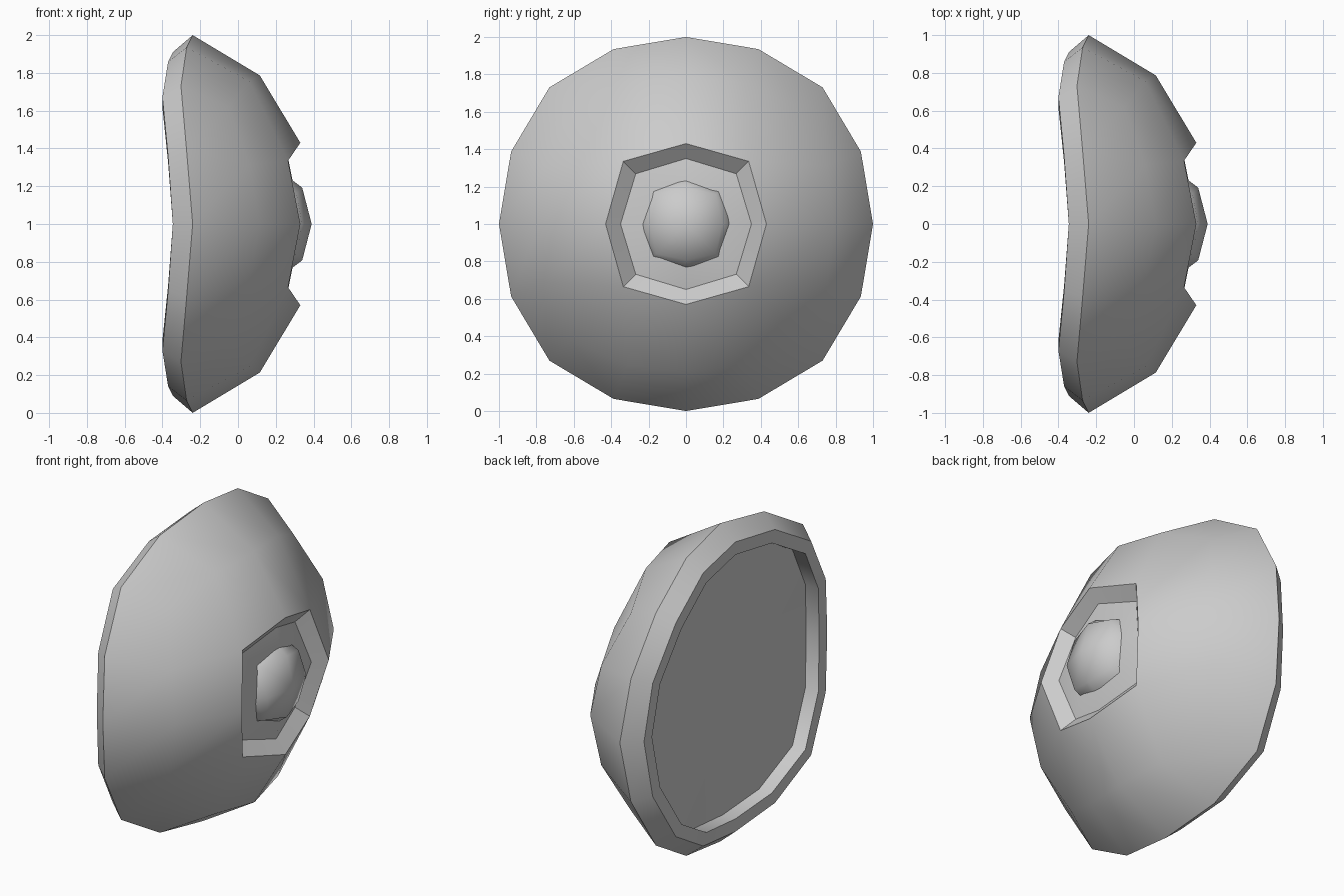
import bpy, bmesh, math

if "Cube" in bpy.data.objects:
    bpy.data.objects.remove(bpy.data.objects["Cube"])


def ring(bm, count, pts):
    """Closed ring around the x axis. pts = (x, radius) for 0, 22.5, 45 degrees (or 0, 45)."""
    step = 2 * math.pi / count
    per = count // 4                       # points per quarter turn
    out = []
    for i in range(count):
        k = i % per
        x, r = pts[min(k, per - k)]
        out.append(bm.verts.new((x, r * math.cos(i * step), 1 + r * math.sin(i * step))))
    return out


def bridge(bm, a, b):
    n = len(a)
    for i in range(n):
        j = (i + 1) % n
        bm.faces.new((a[i], b[i], b[j], a[j]))


def cap(bm, loop, x):
    """Close a ring with quads meeting at a centre point."""
    c = bm.verts.new((x, 0, 1))
    n = len(loop)
    for i in range(0, n, 2):
        bm.faces.new((c, loop[i - 1], loop[i], loop[(i + 1) % n]))


def finish(bm, name, angle):
    bmesh.ops.recalc_face_normals(bm, faces=bm.faces)
    me = bpy.data.meshes.new(name)
    bm.to_mesh(me)
    bm.free()
    ob = bpy.data.objects.new(name, me)
    bpy.context.collection.objects.link(ob)
    bpy.ops.object.select_all(action='DESELECT')
    ob.select_set(True)
    bpy.context.view_layer.objects.active = ob
    bpy.ops.object.shade_smooth_by_angle(angle=math.radians(angle))
    return ob


# Shield body: domed front, sunken octagon, back rim and recessed back
bm = bmesh.new()
floor = ring(bm, 8, [(.265, .35), (.208, .38)])
lip = ring(bm, 8, [(.33, .43), (.265, .474)])
mid = ring(bm, 16, [(.115, .787), (.06, .818), (-.05, .876)])
edge = ring(bm, 16, [(-.24, 1.0), (-.272, 1.012), (-.302, 1.033)])
rim_out = ring(bm, 16, [(-.345, .91), (-.37, .93), (-.4, .95)])
rim_in = ring(bm, 16, [(-.345, .83), (-.37, .85), (-.4, .87)])
back = ring(bm, 16, [(-.255, .83), (-.28, .85), (-.31, .87)])

cap(bm, floor, .335)
bridge(bm, floor, lip)
for q in range(4):                         # 8-sided lip fans out to 16 sides
    a, c, b = lip[2 * q], lip[2 * q + 1], lip[(2 * q + 2) % 8]
    m = [mid[(4 * q + k) % 16] for k in range(5)]
    bm.faces.new((a, m[0], m[1], c))
    bm.faces.new((c, m[1], m[2], m[3]))
    bm.faces.new((c, m[3], m[4], b))
for r0, r1 in ((mid, edge), (edge, rim_out), (rim_out, rim_in), (rim_in, back)):
    bridge(bm, r0, r1)
centre = bm.verts.new((-.28, 0, 1))
for i in range(16):
    bm.faces.new((centre, back[i], back[(i + 1) % 16]))
finish(bm, "shield_body", 36)

# Small central boss, sunk slightly into the octagon floor
bm = bmesh.new()
base = ring(bm, 8, [(.27, .245), (.24, .25)])
top = ring(bm, 8, [(.34, .192), (.31, .225)])
bridge(bm, base, top)
cap(bm, top, .39)
bm.faces.new(base)
finish(bm, "centre_boss", 75)
